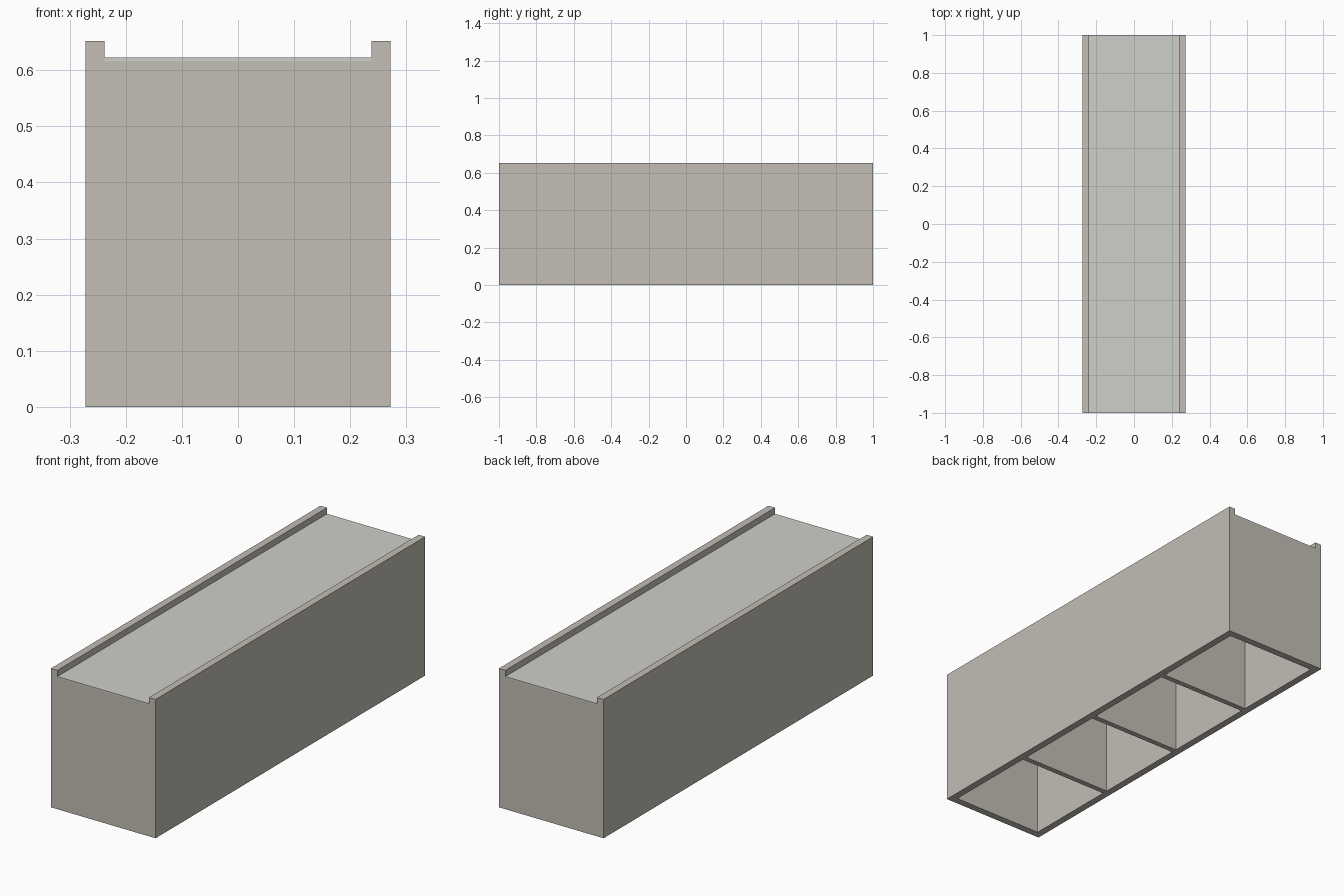
import bpy, bmesh
from mathutils import Matrix

if "Cube" in bpy.data.objects:
    bpy.data.objects.remove(bpy.data.objects["Cube"])

W, L, H = 0.272, 1.0, 0.652      # half width, half length, full height
WALL, DIVIDER = 0.034, 0.026     # outer wall and inner partition thickness
DECK_Z, DECK_T = 0.623, 0.007    # deck surface height and thickness
CEILING = 0.59                   # top of the open compartments
CELLS = 4


def make_object(name, bm, color=None):
    bmesh.ops.recalc_face_normals(bm, faces=bm.faces)
    mesh = bpy.data.meshes.new(name)
    bm.to_mesh(mesh)
    bm.free()
    obj = bpy.data.objects.new(name, mesh)
    bpy.context.collection.objects.link(obj)
    if color:
        mat = bpy.data.materials.new(name + "_color")
        mat.diffuse_color = (*color, 1)
        mat.use_nodes = True
        mat.node_tree.nodes["Principled BSDF"].inputs["Base Color"].default_value = mat.diffuse_color
        mesh.materials.append(mat)
    return obj


def add_box(bm, x, y, z):
    size = Matrix.Diagonal((x[1] - x[0], y[1] - y[0], z[1] - z[0], 1))
    centre = Matrix.Translation((sum(x) / 2, sum(y) / 2, sum(z) / 2))
    bmesh.ops.create_cube(bm, size=1, matrix=centre @ size)


# Body: U-topped profile with a raised rim on both long sides
inner = W - WALL
seat = DECK_Z - DECK_T
half = [(W, 0), (W, H), (inner, H), (inner, seat)]
profile = half + [(-x, z) for x, z in reversed(half)]
bm = bmesh.new()
face = bm.faces.new([bm.verts.new((x, -L, z)) for x, z in profile])
ext = bmesh.ops.extrude_face_region(bm, geom=[face])
bmesh.ops.translate(bm, vec=(0, 2 * L, 0),
                    verts=[v for v in ext["geom"] if isinstance(v, bmesh.types.BMVert)])
body = make_object("body", bm, (0.546, 0.515, 0.462))

# Compartments open at the bottom, cut in an even row
cell = (2 * L - 2 * WALL - (CELLS - 1) * DIVIDER) / CELLS
bm = bmesh.new()
for i in range(CELLS):
    y = -L + WALL + i * (cell + DIVIDER)
    add_box(bm, (-inner, inner), (y, y + cell), (-0.1, CEILING))
cutter = make_object("compartment_cutter", bm)
cutter.hide_render = True
cutter.hide_viewport = True
cut = body.modifiers.new("compartments", 'BOOLEAN')
cut.operation = 'DIFFERENCE'
cut.solver = 'EXACT'
cut.object = cutter

# Deck: thin lighter sheet lying between the rims
bm = bmesh.new()
add_box(bm, (-inner, inner), (-L, L), (seat, DECK_Z))
make_object("deck", bm, (0.62, 0.62, 0.585))
